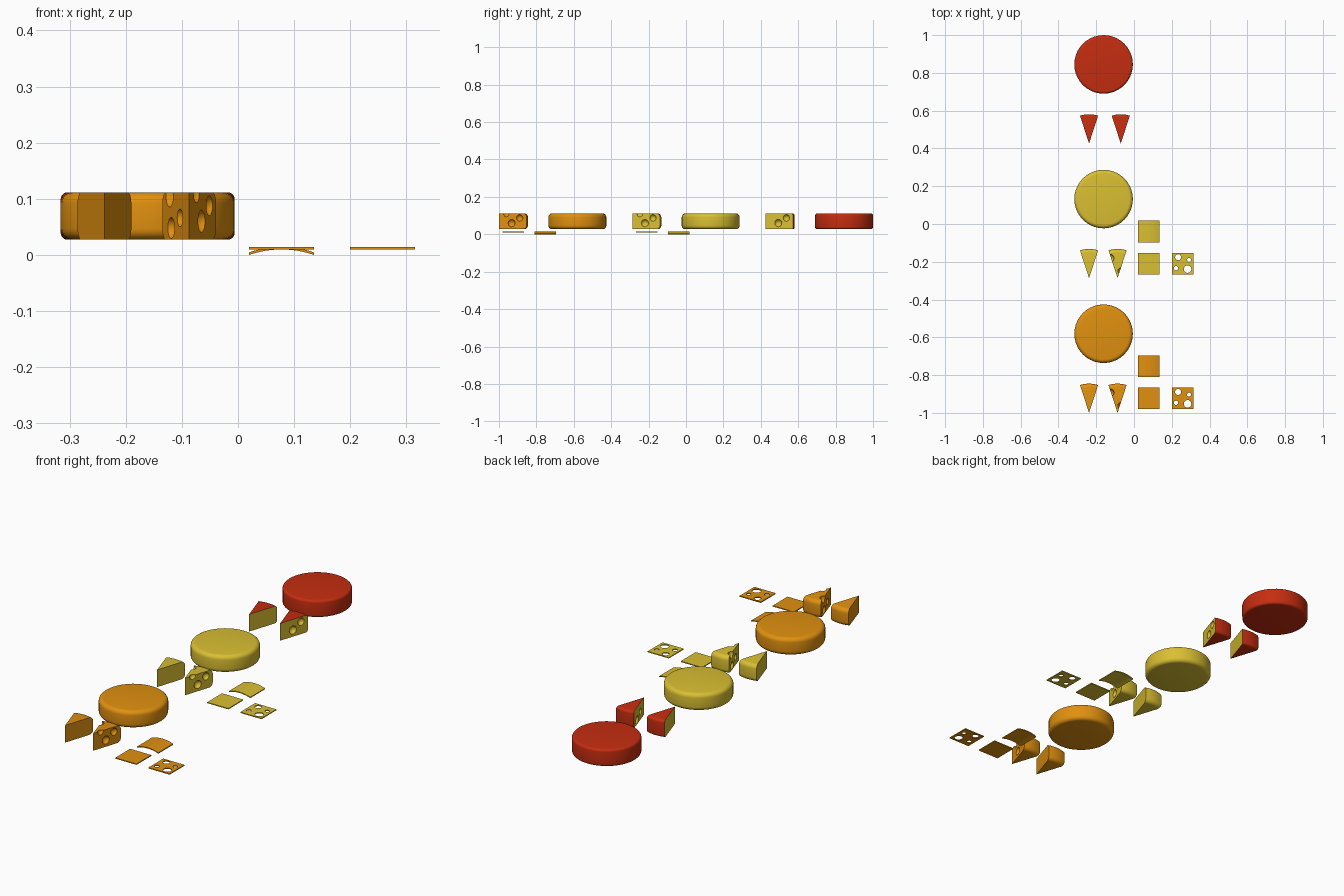
import bpy, bmesh, math
from mathutils import Matrix, Vector

if "Cube" in bpy.data.objects:
    bpy.data.objects.remove(bpy.data.objects["Cube"])


def mat(name, col):
    m = bpy.data.materials.new(name)
    m.diffuse_color = (*col, 1)
    m.use_nodes = True
    m.node_tree.nodes["Principled BSDF"].inputs["Base Color"].default_value = m.diffuse_color
    return m


ORANGE = mat("orange_cheese", (0.75, 0.28, 0.005))
YELLOW = mat("yellow_cheese", (0.70, 0.52, 0.032))
RED = mat("red_rind", (0.56, 0.026, 0.005))

R, Z0, Z1 = 0.155, 0.027, 0.1115      # wheel radius, underside, top
HALF = math.radians(18)               # half angle of a wedge
SIZE = 0.115                          # slice width


def make(name, bm, mats, loc=(0, 0, 0)):
    bmesh.ops.recalc_face_normals(bm, faces=bm.faces)
    me = bpy.data.meshes.new(name)
    bm.to_mesh(me)
    bm.free()
    for m in mats:
        me.materials.append(m)
    ob = bpy.data.objects.new(name, me)
    ob.location = loc
    bpy.context.collection.objects.link(ob)
    return ob


def smooth(ob):
    bpy.ops.object.select_all(action='DESELECT')
    ob.select_set(True)
    bpy.context.view_layer.objects.active = ob
    bpy.ops.object.shade_smooth_by_angle(angle=math.radians(35))


def carve(ob, cutter):
    # cut the holes and keep the result as plain mesh
    cutter.hide_render = True
    b = ob.modifiers.new("holes", 'BOOLEAN')
    b.operation, b.solver, b.object = 'DIFFERENCE', 'EXACT', cutter
    b.use_self = True
    bpy.context.view_layer.update()
    dg = bpy.context.evaluated_depsgraph_get()
    me = bpy.data.meshes.new_from_object(ob.evaluated_get(dg))
    ob.modifiers.clear()
    ob.data = me
    bpy.data.objects.remove(cutter)


def lathe(bevel, a0, a1, steps):
    # rounded-rim cheese profile turned about z; open turns get cut faces (material 1)
    prof = []
    for zc, s in ((Z0 + bevel, -1), (Z1 - bevel, 1)):
        arc = [(R - bevel + bevel * math.cos(a), zc + s * bevel * math.sin(a))
               for a in (i * math.pi / 10 for i in range(6))]
        prof += arc[::-1] if s < 0 else arc
    full = a1 - a0 > 6.28
    bm = bmesh.new()
    bot, top = bm.verts.new((0, 0, Z0)), bm.verts.new((0, 0, Z1))
    rows = []
    for i in range(steps if full else steps + 1):
        a = a0 + (a1 - a0) * i / steps
        rows.append([bm.verts.new((r * math.cos(a), r * math.sin(a), z)) for r, z in prof])
    for i in range(steps):
        p, q = rows[i], rows[(i + 1) % len(rows)]
        for j in range(len(prof) - 1):
            bm.faces.new((p[j], q[j], q[j + 1], p[j + 1]))
        bm.faces.new((bot, q[0], p[0]))
        bm.faces.new((top, p[-1], q[-1]))
    if not full:
        for row in (rows[0], rows[-1]):
            bm.faces.new([bot] + row + [top]).material_index = 1
    return bm


# (side, distance from tip, height, radius) of the wedge holes; last two notch the top
HOLES = [(1, 0.071, 0.060, 0.020), (1, 0.1165, 0.0875, 0.018),
         (-1, 0.104, 0.048, 0.019), (-1, 0.053, 0.066, 0.016),
         (1, 0.042, 0.109, 0.016), (-1, 0.113, 0.106, 0.021)]


def wedge(name, x, y, rind, bevel, holes):
    ob = make(name, lathe(bevel, math.pi / 2 - HALF, math.pi / 2 + HALF, 6),
              (rind[0], rind[1]), (x, y, 0))
    if holes:
        bm = bmesh.new()
        for s, d, z, r in holes:
            c = Vector((s * (d * math.sin(HALF) + 0.005 * math.cos(HALF)),
                        d * math.cos(HALF) - 0.005 * math.sin(HALF), z))
            bmesh.ops.create_uvsphere(bm, u_segments=20, v_segments=12,
                                      radius=math.hypot(r, 0.005),
                                      matrix=Matrix.Translation(c))
        for f in bm.faces:
            f.material_index = 1
        carve(ob, make("hole_cutter", bm, rind, (x, y, 0)))
    smooth(ob)


def slab(name, x, y, m, sag=0.0, steps=1):
    # thin square slice, optionally arched along x
    bm = bmesh.new()
    rows = []
    for i in range(steps + 1):
        u = 2 * i / steps - 1
        zt = 0.0143 - sag * u * u
        h = SIZE / 2
        rows.append([bm.verts.new((u * h, yy, zz)) for yy, zz in
                     ((-h, zt), (h, zt), (h, zt - 0.0046), (-h, zt - 0.0046))])
    for p, q in zip(rows, rows[1:]):
        for j in range(4):
            k = (j + 1) % 4
            bm.faces.new((p[j], p[k], q[k], q[j]))
    bm.faces.new(rows[0])
    bm.faces.new(rows[-1])
    return make(name, bm, (m,), (x, y, 0))


SLICE_HOLES = [(-0.024, 0.034, 0.016), (0.034, 0.020, 0.0105),
               (0.026, -0.029, 0.020), (-0.035, -0.024, 0.0115)]

for label, y, rind, flesh, bevel, wx in (
        ("red", 0.845, RED, YELLOW, 0.012, -0.07),
        ("yellow", 0.132, YELLOW, YELLOW, 0.02, -0.087),
        ("orange", -0.581, ORANGE, ORANGE, 0.02, -0.087)):
    # whole wheel
    smooth(make(label + "_wheel", lathe(bevel, 0, 2 * math.pi, 40), (rind,), (-0.161, y, 0)))
    # plain wedge and holed wedge
    wedge(label + "_plain_wedge", -0.238, y - 0.419, (rind, flesh), bevel, None)
    wedge(label + "_holed_wedge", wx, y - 0.419, (rind, flesh), bevel,
          HOLES[:4] if label == "red" else HOLES)
    if label == "red":
        continue
    # slices: arched, flat and holed
    smooth(slab(label + "_arched_slice", 0.0775, y - 0.172, flesh, 0.0097, 12))
    slab(label + "_flat_slice", 0.0775, y - 0.342, flesh)
    holed = slab(label + "_holed_slice", 0.2575, y - 0.342, flesh)
    bm = bmesh.new()
    for hx, hy, r in SLICE_HOLES:
        bmesh.ops.create_cone(bm, cap_ends=True, segments=20, radius1=r, radius2=r, depth=0.1,
                              matrix=Matrix.Translation((hx, hy, 0)))
    carve(holed, make("slice_cutter", bm, (flesh,), holed.location))
    smooth(holed)
